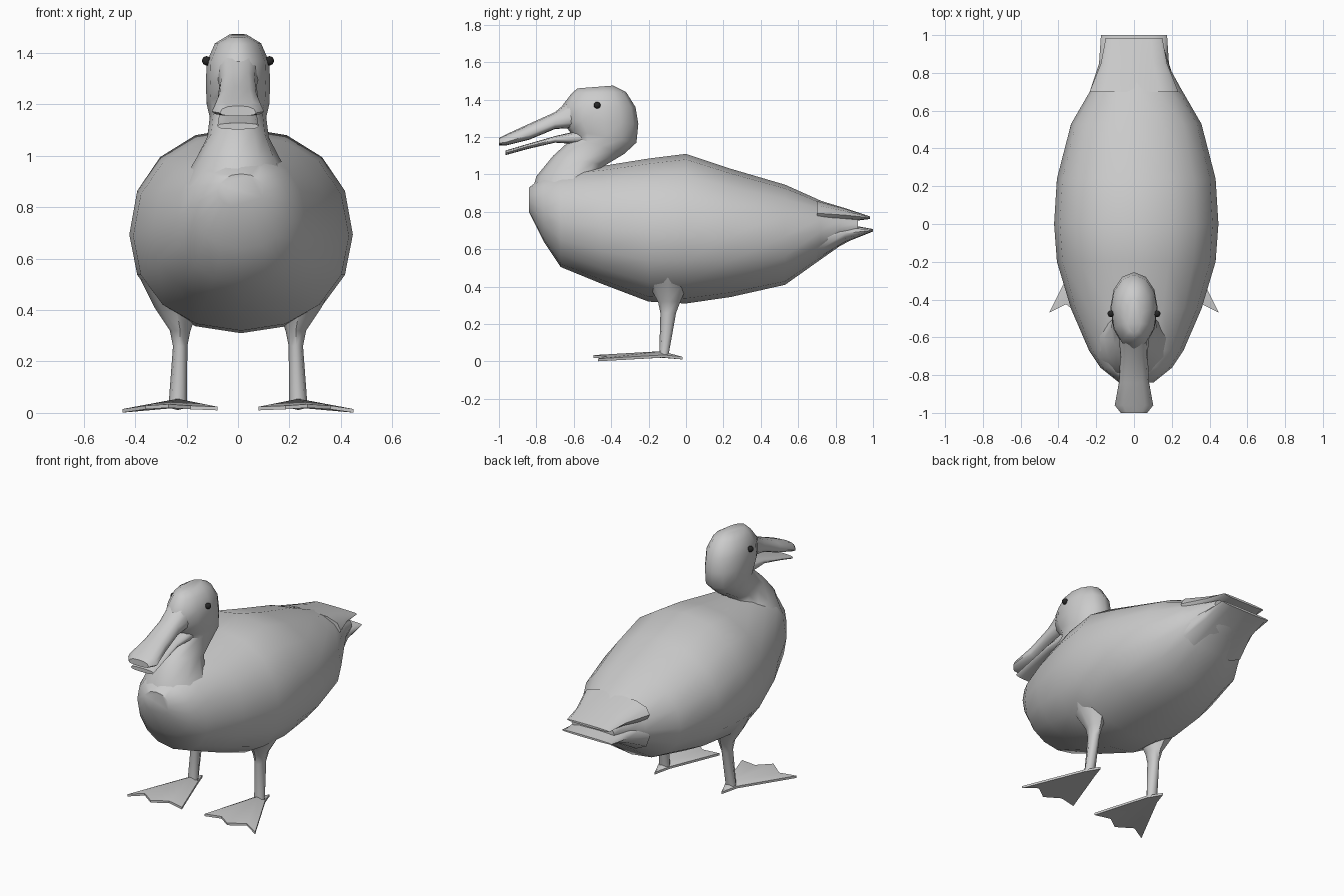
import bpy, bmesh, math
from mathutils import Vector

if "Cube" in bpy.data.objects:
    bpy.data.objects.remove(bpy.data.objects["Cube"])


def material(name, value):
    m = bpy.data.materials.new(name)
    m.diffuse_color = (value, value, value, 1)
    m.use_nodes = True
    m.node_tree.nodes["Principled BSDF"].inputs["Base Color"].default_value = m.diffuse_color
    return m


GREY = material("light grey", 0.6)
BLACK = material("eye black", 0.02)


def finish(bm, name, mat, angle=50):
    bmesh.ops.recalc_face_normals(bm, faces=bm.faces)
    me = bpy.data.meshes.new(name)
    bm.to_mesh(me)
    bm.free()
    ob = bpy.data.objects.new(name, me)
    bpy.context.collection.objects.link(ob)
    me.materials.append(mat)
    bpy.ops.object.select_all(action='DESELECT')
    ob.select_set(True)
    bpy.context.view_layer.objects.active = ob
    bpy.ops.object.shade_smooth_by_angle(angle=math.radians(angle))
    return ob


def spow(v, e):
    return math.copysign(abs(v) ** e, v) if abs(v) > 1e-6 else 0.0


def loft(name, sections, n=16, p=2.0, x0=0.0, mid=0.5):
    """Skin rings; each section is (y0, z0, y1, z1, half width)."""
    bm = bmesh.new()
    rings = []
    for y0, z0, y1, z1, hw in sections:
        ring = []
        for i in range(n):
            a = 2 * math.pi * i / n
            t = spow(math.sin(a), 2 / p)
            f = mid + t * ((1 - mid) if t > 0 else mid)
            ring.append(bm.verts.new((x0 + hw * spow(math.cos(a), 2 / p),
                                      y0 + (y1 - y0) * f, z0 + (z1 - z0) * f)))
        rings.append(ring)
    for r, s in zip(rings, rings[1:]):
        for i in range(n):
            j = (i + 1) % n
            bm.faces.new((r[i], r[j], s[j], s[i]))
    bm.faces.new(rings[0])
    bm.faces.new(rings[-1])
    return finish(bm, name, GREY)


def upright(rows):
    return [(y, b, y, t, w) for y, b, t, w in rows]


# Body: rows are y, bottom, top, half width
loft("body", upright([
    (-0.84, 0.80, 0.93, 0.09), (-0.76, 0.64, 0.99, 0.19), (-0.67, 0.505, 1.02, 0.25),
    (-0.45, 0.415, 1.045, 0.345), (-0.20, 0.32, 1.085, 0.42), (0.0, 0.31, 1.11, 0.435),
    (0.24, 0.345, 1.03, 0.42), (0.53, 0.41, 0.945, 0.345), (0.72, 0.545, 0.86, 0.235),
    (0.82, 0.615, 0.825, 0.18), (0.92, 0.67, 0.78, 0.15)]), p=2.15, x0=0.012, mid=0.48)

# Split tail, upper and lower layers
loft("upper_tail", upright([(0.70, 0.72, 0.865, 0.235), (0.85, 0.745, 0.82, 0.175),
                            (0.985, 0.762, 0.775, 0.15)]), n=12, p=2.6)
loft("lower_tail", upright([(0.70, 0.54, 0.76, 0.235), (0.85, 0.635, 0.735, 0.185),
                            (1.0, 0.695, 0.708, 0.175)]), n=12, p=2.6)

# Neck and head: rows are front y, z, back y, z, half width
loft("neck_and_head", [
    (-0.83, 0.88, -0.38, 0.90, 0.22), (-0.80, 0.99, -0.45, 1.00, 0.16),
    (-0.71, 1.10, -0.43, 1.05, 0.12), (-0.60, 1.20, -0.33, 1.11, 0.11),
    (-0.63, 1.24, -0.265, 1.17, 0.122), (-0.67, 1.29, -0.255, 1.27, 0.125),
    (-0.66, 1.37, -0.27, 1.36, 0.122), (-0.61, 1.435, -0.32, 1.44, 0.09),
    (-0.58, 1.46, -0.39, 1.475, 0.04)], n=12, mid=0.55)

# Open bill
loft("upper_bill", upright([
    (-0.57, 1.25, 1.445, 0.08), (-0.70, 1.243, 1.333, 0.073), (-0.84, 1.185, 1.27, 0.08),
    (-0.96, 1.155, 1.215, 0.102), (-1.0, 1.155, 1.195, 0.07)]), n=12, p=2.4, mid=0.3)
loft("lower_bill", upright([
    (-0.55, 1.16, 1.24, 0.075), (-0.70, 1.17, 1.205, 0.07), (-0.85, 1.135, 1.162, 0.075),
    (-0.965, 1.103, 1.128, 0.08)]), n=12, p=2.6)


def leg(side):
    # Thigh flaring into the body, and shin: z, x, y, half x, half y
    tag = "right" if side > 0 else "left"
    bm = bmesh.new()
    rings = []
    for z, x, y, rx, ry in [(0.52, 0.25, -0.10, 0.13, 0.17), (0.41, 0.24, -0.095, 0.085, 0.105),
                            (0.32, 0.225, -0.09, 0.04, 0.06), (0.26, 0.225, -0.095, 0.028, 0.042),
                            (0.02, 0.235, -0.12, 0.036, 0.024)]:
        rings.append([bm.verts.new((side * (x + rx * math.cos(k * math.pi / 4)),
                                    y + ry * math.sin(k * math.pi / 4), z)) for k in range(8)])
    for r, s in zip(rings, rings[1:]):
        for i in range(8):
            bm.faces.new((r[i], r[i - 1], s[i - 1], s[i]))
    bm.faces.new(rings[0])
    bm.faces.new(rings[-1])
    finish(bm, tag + "_leg", GREY)

    # Webbed foot: three toes and a heel spur fanned from the ankle
    outline = [(0.235, -0.02, 0.025), (0.275, -0.12, 0.035), (0.45, -0.47, 0.015),
               (0.36, -0.425, 0.028), (0.27, -0.495, 0.034), (0.185, -0.43, 0.028),
               (0.08, -0.45, 0.024), (0.195, -0.12, 0.035)]
    bm = bmesh.new()
    top = [bm.verts.new((side * x, y, z)) for x, y, z in outline]
    low = [bm.verts.new((side * x, y, z - 0.014)) for x, y, z in outline]
    tc = bm.verts.new((side * 0.235, -0.13, 0.055))
    lc = bm.verts.new((side * 0.235, -0.13, 0.02))
    for i in range(8):
        bm.faces.new((top[i], top[i - 1], tc))
        bm.faces.new((low[i], low[i - 1], lc))
        bm.faces.new((top[i], top[i - 1], low[i - 1], low[i]))
    for v in low:
        v.co.z = max(v.co.z, 0.0)
    finish(bm, tag + "_foot", GREY, 40)

    # Eye
    bm = bmesh.new()
    bmesh.ops.create_uvsphere(bm, u_segments=16, v_segments=10, radius=0.018)
    bmesh.ops.translate(bm, verts=bm.verts, vec=Vector((side * 0.122, -0.475, 1.37)))
    finish(bm, tag + "_eye", BLACK, 60)


for s in (-1, 1):
    leg(s)
